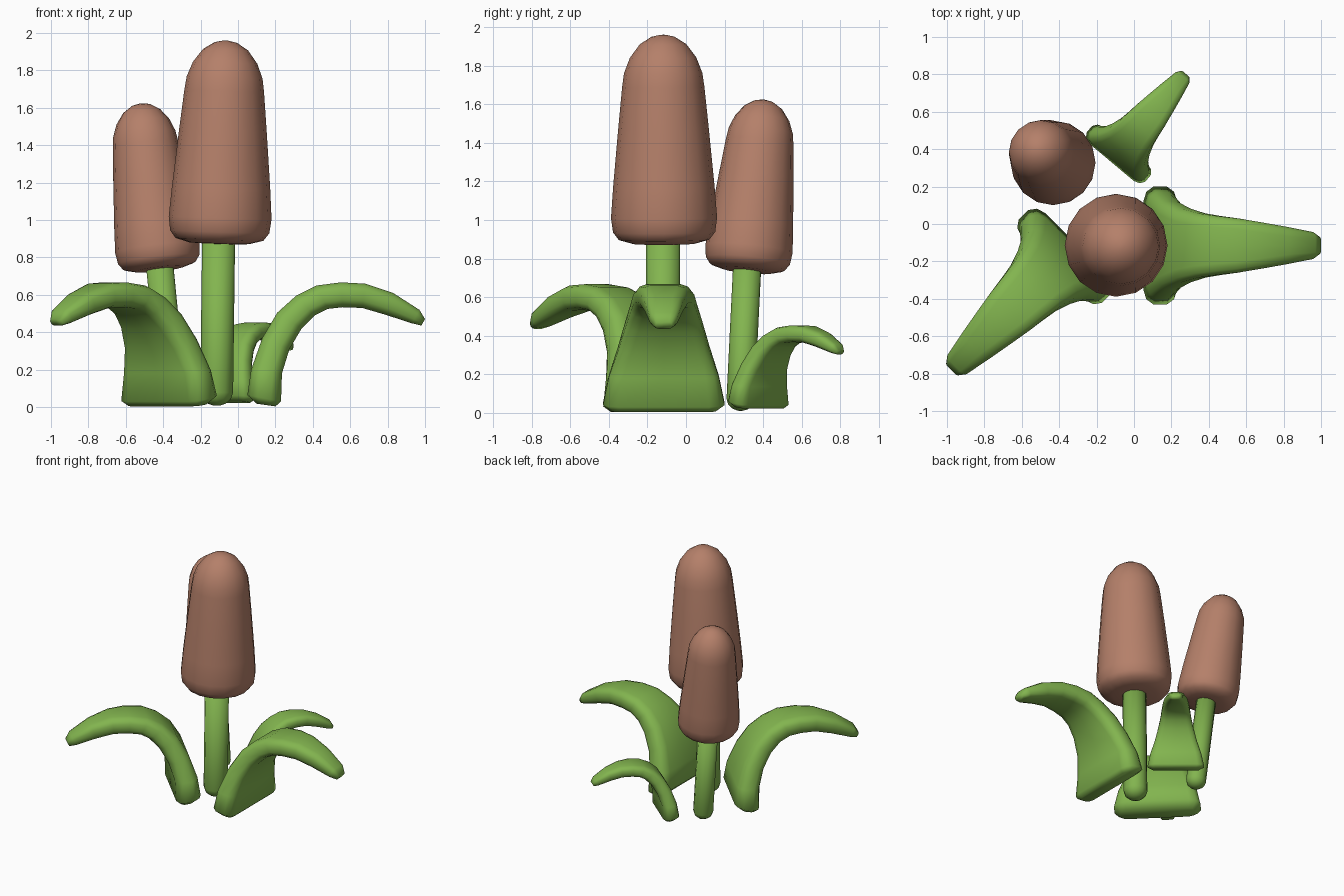
import bpy, bmesh, math
from mathutils import Vector, Matrix

if "Cube" in bpy.data.objects:
    bpy.data.objects.remove(bpy.data.objects["Cube"])


def material(name, rgb):
    m = bpy.data.materials.new(name)
    m.diffuse_color = (*rgb, 1.0)
    m.use_nodes = True
    m.node_tree.nodes["Principled BSDF"].inputs["Base Color"].default_value = m.diffuse_color
    return m


GREEN = material("leaf green", (0.225, 0.46, 0.078))
BROWN = material("seed head brown", (0.46, 0.215, 0.143))


def loft(name, rings, mat):
    """Skin a closed solid over rings with equal point counts."""
    bm = bmesh.new()
    rows = [[bm.verts.new(p) for p in ring] for ring in rings]
    n = len(rows[0])
    for a, b in zip(rows, rows[1:]):
        for i in range(n):
            j = (i + 1) % n
            bm.faces.new((a[i], a[j], b[j], b[i]))
    bm.faces.new(rows[0][::-1])
    bm.faces.new(rows[-1])
    bmesh.ops.recalc_face_normals(bm, faces=bm.faces)
    mesh = bpy.data.meshes.new(name)
    bm.to_mesh(mesh)
    bm.free()
    mesh.materials.append(mat)
    for p in mesh.polygons:
        p.use_smooth = True
    ob = bpy.data.objects.new(name, mesh)
    bpy.context.collection.objects.link(ob)
    return ob


def lathe(name, profile, base, axis, mat, sides=16, scale=1.0):
    """Turn a (height, radius) profile around a leaning axis."""
    turn = Vector((0, 0, 1)).rotation_difference(Vector(axis)).to_matrix()
    rings = []
    for h, r in profile:
        rings.append([Vector(base) + turn @ (scale * Vector((
            r * math.cos(2 * math.pi * i / sides),
            r * math.sin(2 * math.pi * i / sides), h))) for i in range(sides)])
    return loft(name, rings, mat)


# Seed heads: tapered with a rounded top and a rounded bottom rim
HEAD = [(0, 0.07), (0.004, 0.16), (0.025, 0.235), (0.065, 0.265), (0.14, 0.275),
        (0.3, 0.263), (0.6, 0.235), (0.82, 0.213), (0.89, 0.203), (0.97, 0.172),
        (1.04, 0.12), (1.078, 0.06), (1.088, 0.015)]
lathe("tall_seed_head", HEAD, (-0.1, -0.113, 0.872), (0.032, -0.006, 1), BROWN)
lathe("short_seed_head", HEAD, (-0.418, 0.315, 0.735), (-0.115, 0.1, 1), BROWN, scale=0.825)


# Stems: round rods with a domed foot
def stem(name, base, top, radius):
    base, top = Vector(base), Vector(top)
    length = (top - base).length
    prof = [(0, 0.2 * radius), (0.12 * radius, 0.55 * radius), (0.4 * radius, 0.87 * radius),
            (0.8 * radius, radius), (length, radius)]
    lathe(name, prof, base, top - base, GREEN, sides=12)


stem("tall_stem", (-0.115, -0.12, 0.008), (-0.103, -0.119, 0.95), 0.088)
stem("short_stem", (-0.345, 0.28, 0.012), (-0.425, 0.32, 0.82), 0.073)

# Leaf sections: upper edge (d, z), lower edge (d, z), half width
LEAF = [(0.05, 0.018, 0.15, 0.004, 0.27), (0.0, 0.065, 0.18, 0.03, 0.315),
        (0.02, 0.2, 0.185, 0.18, 0.285), (0.08, 0.37, 0.225, 0.31, 0.235),
        (0.16, 0.505, 0.29, 0.42, 0.198), (0.26, 0.595, 0.36, 0.49, 0.172),
        (0.37, 0.65, 0.43, 0.525, 0.158), (0.5, 0.667, 0.51, 0.534, 0.145),
        (0.63, 0.66, 0.615, 0.53, 0.125), (0.78, 0.61, 0.735, 0.495, 0.1),
        (0.92, 0.52, 0.88, 0.448, 0.072), (0.95, 0.47, 0.93, 0.436, 0.045)]


def leaf(name, origin, angle, scale):
    place = (Matrix.Translation(origin) @ Matrix.Rotation(math.radians(angle), 4, 'Z')
             @ Matrix.Scale(scale, 4))
    rings = []
    for ud, uz, ld, lz, w in LEAF:
        up, low = Vector((ud, 0, uz)), Vector((ld, 0, lz))
        mid, half = (up + low) / 2, (up - low) / 2
        t = half.length
        # rounded-edge slab cross-section, as (across, through) points
        quarter = [(w, 0.4), (w - 0.3 * t, 0.82), (w - 0.85 * t, 1.0)]
        top = quarter + [(0, 1.0)] + [(-a, b) for a, b in reversed(quarter)]
        section = top + [(-a, -b) for a, b in top]
        rings.append([place @ (mid + half * b + Vector((0, a, 0))) for a, b in section])
    loft(name, rings, GREEN)


leaf("right_leaf", (0.05, -0.115, 0), 0, 1.0)
leaf("left_leaf", (-0.305, -0.11, 0), 225, 1.0)
leaf("back_leaf", (-0.12, 0.33, 0.02), 50, 0.65)
